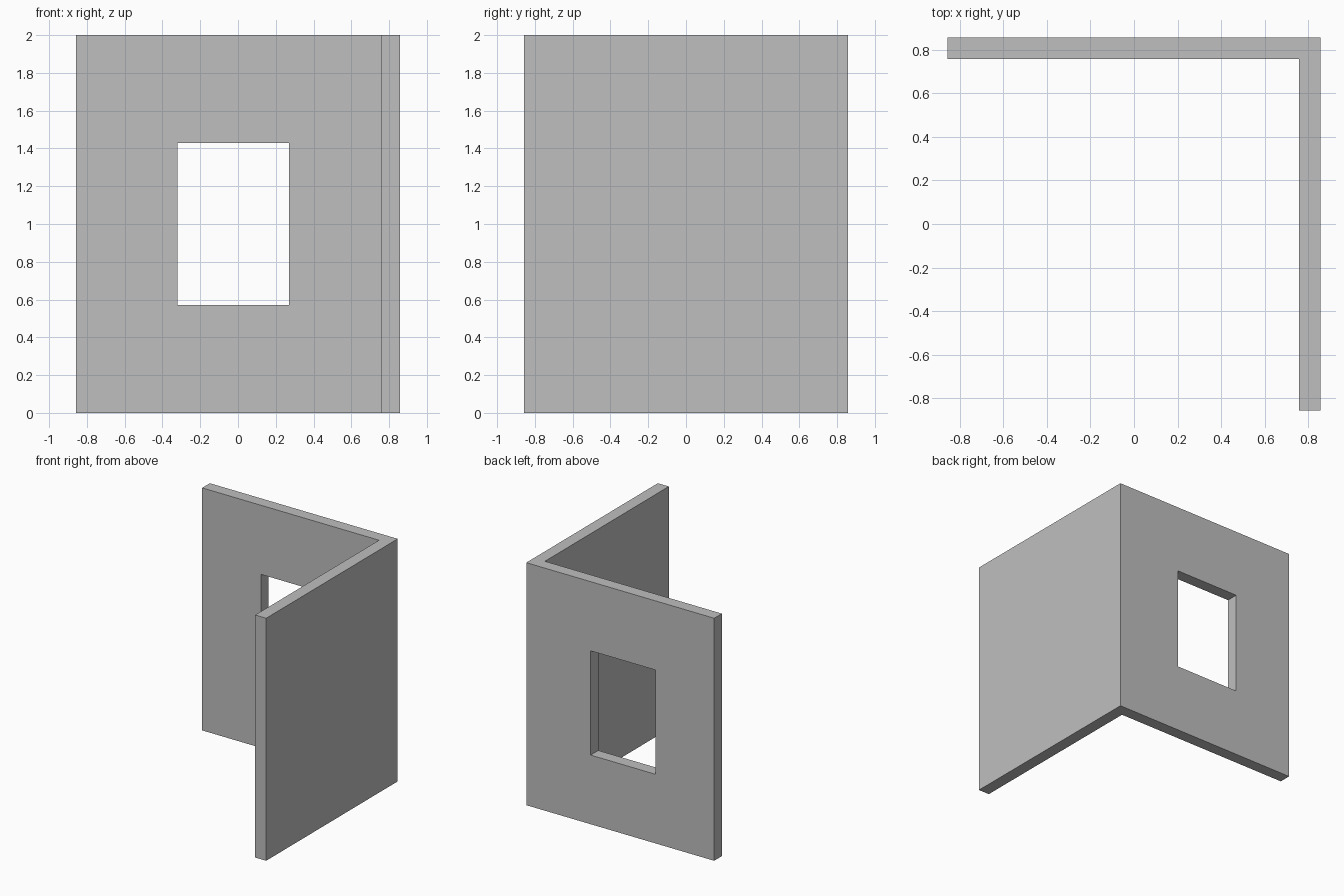
import bpy
import bmesh

if "Cube" in bpy.data.objects:
    bpy.data.objects.remove(bpy.data.objects["Cube"], do_unlink=True)

HALF = 0.857
THICK = 0.1
HEIGHT = 2.0
INNER = HALF - THICK

plaster = bpy.data.materials.new("grey plaster")
plaster.use_nodes = True
grey = (0.52, 0.52, 0.52, 1)
plaster.diffuse_color = grey
plaster.node_tree.nodes["Principled BSDF"].inputs["Base Color"].default_value = grey


def prism(name, outline, bottom, top):
    """Extrude a flat xy outline upward into a closed solid."""
    bm = bmesh.new()
    base = bm.faces.new([bm.verts.new((x, y, bottom)) for x, y in outline])
    extruded = bmesh.ops.extrude_face_region(bm, geom=[base], use_keep_orig=True)
    moved = [v for v in extruded["geom"] if isinstance(v, bmesh.types.BMVert)]
    bmesh.ops.translate(bm, verts=moved, vec=(0, 0, top - bottom))
    bmesh.ops.recalc_face_normals(bm, faces=bm.faces)
    mesh = bpy.data.meshes.new(name)
    bm.to_mesh(mesh)
    bm.free()
    mesh.materials.append(plaster)
    obj = bpy.data.objects.new(name, mesh)
    bpy.context.collection.objects.link(obj)
    return obj


# Back wall and left wall as one L-shaped solid
walls = prism("corner_walls", [
    (-HALF, HALF), (-HALF, INNER), (INNER, INNER),
    (INNER, -HALF), (HALF, -HALF), (HALF, HALF),
], 0, HEIGHT)

# Window opening through the back wall
cutter = prism("window_cutter", [
    (-0.32, INNER - THICK), (0.27, INNER - THICK),
    (0.27, HALF + THICK), (-0.32, HALF + THICK),
], 0.57, 1.43)
cutter.hide_render = True
cutter.hide_viewport = True
cutter.display_type = "WIRE"

opening = walls.modifiers.new("window_opening", "BOOLEAN")
opening.operation = "DIFFERENCE"
opening.solver = "EXACT"
opening.object = cutter
